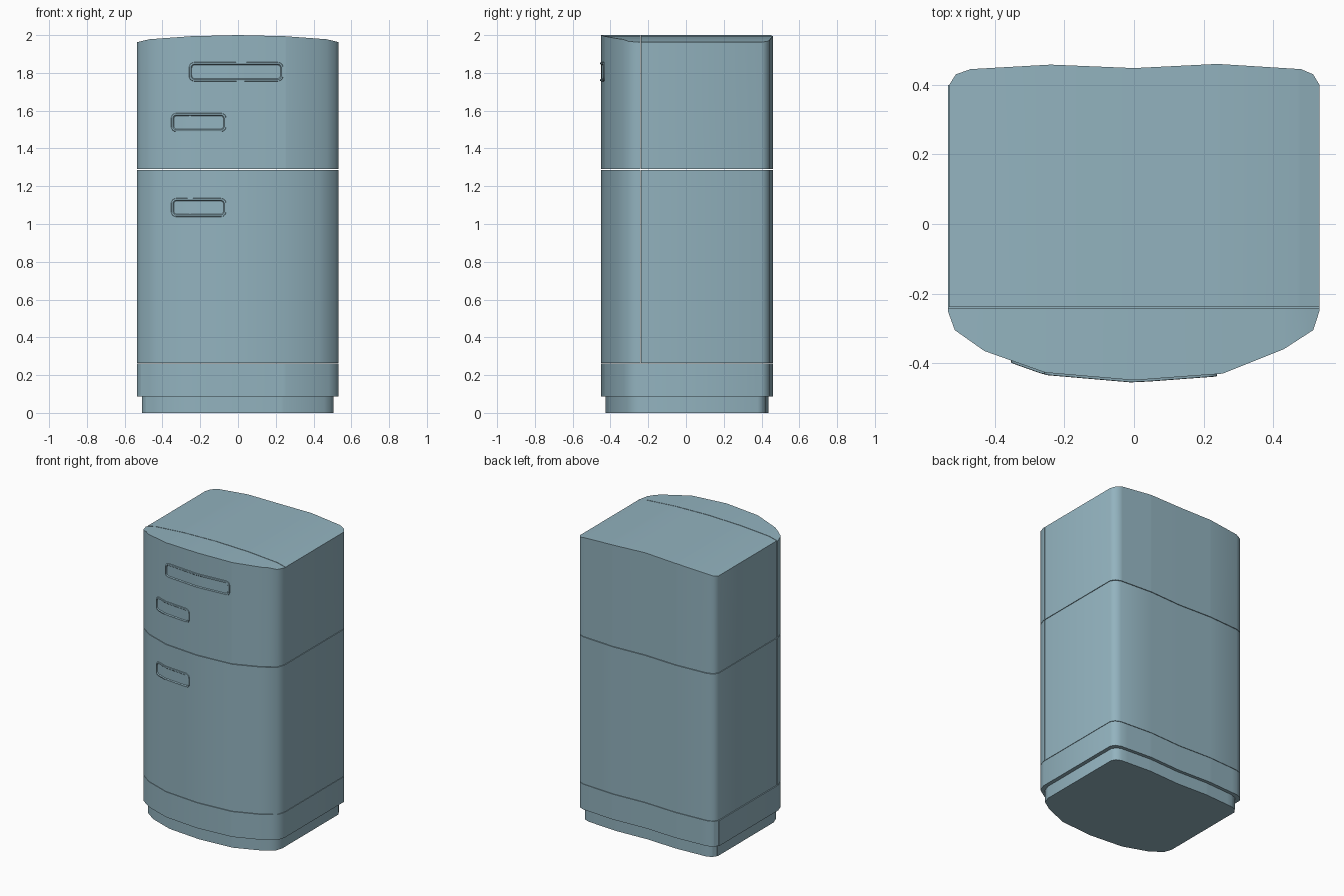
import bpy, bmesh, math

cube = bpy.data.objects.get("Cube")
if cube:
    bpy.data.objects.remove(cube, do_unlink=True)

# Single enamel colour
enamel = bpy.data.materials.new("pale blue enamel")
enamel.use_nodes = True
COLOUR = (0.29, 0.45, 0.52, 1.0)
enamel.diffuse_color = COLOUR
enamel.node_tree.nodes["Principled BSDF"].inputs["Base Color"].default_value = COLOUR

# Plan curves (x, y) and the gentle crown of the top (x, z)
FRONT = [(-0.535, -0.25), (-0.515, -0.305), (-0.43, -0.365), (-0.255, -0.427),
         (0, -0.449), (0.255, -0.43), (0.43, -0.36), (0.515, -0.305), (0.533, -0.25)]
BACK = [(-0.531, 0.40), (-0.512, 0.43), (-0.47, 0.445), (-0.24, 0.458), (0, 0.448),
        (0.24, 0.46), (0.48, 0.445), (0.515, 0.43), (0.533, 0.40)]
CROWN = [(-0.535, 1.962), (-0.47, 1.978), (-0.25, 1.994), (0, 2.0),
         (0.25, 1.994), (0.47, 1.978), (0.535, 1.962)]
SPLIT = -0.238


def lerp(curve, x):
    """Height of a piecewise linear curve at x."""
    if x <= curve[0][0]:
        return curve[0][1]
    for (xa, ya), (xb, yb) in zip(curve, curve[1:]):
        if x <= xb:
            return ya + (yb - ya) * (x - xa) / (xb - xa)
    return curve[-1][1]


def finish(name, bm):
    bmesh.ops.recalc_face_normals(bm, faces=bm.faces)
    mesh = bpy.data.meshes.new(name)
    bm.to_mesh(mesh)
    bm.free()
    mesh.materials.append(enamel)
    ob = bpy.data.objects.new(name, mesh)
    bpy.context.collection.objects.link(ob)
    bpy.ops.object.select_all(action='DESELECT')
    ob.select_set(True)
    bpy.context.view_layer.objects.active = ob
    bpy.ops.object.shade_smooth_by_angle(angle=math.radians(40))


def slab(name, z0, z1, front=None, back=None, scale=1.0):
    """Closed block between two plan curves; z1 None means the crowned top."""
    xs = sorted({p[0] for c in (front, back) if c for p in c}
                | ({p[0] for p in CROWN[1:-1]} if z1 is None else set()))
    bm = bmesh.new()
    rings = []
    for x in xs:
        yf = lerp(front, x) if front else SPLIT
        yb = lerp(back, x) if back else SPLIT - 0.004
        top = lerp(CROWN, x) if z1 is None else z1
        rings.append([bm.verts.new((x * scale, y * scale, z))
                      for y, z in ((yf, z0), (yf, top), (yb, top), (yb, z0))])
    for a, b in zip(rings, rings[1:]):
        for i in range(4):
            j = (i + 1) % 4
            bm.faces.new((a[i], a[j], b[j], b[i]))
    bm.faces.new(rings[0])
    bm.faces.new(rings[-1])
    finish(name, bm)


def grip(name, x0, x1, z0, z1):
    """Rounded raised rim with a sunken panel, following the door curve."""
    cx, cz, hw, hh = (x0 + x1) / 2, (z0 + z1) / 2, (x1 - x0) / 2, (z1 - z0) / 2
    bm = bmesh.new()

    def loop(inset, lift):
        w, h = hw - inset, hh - inset
        r = 0.028 - inset * 0.8
        ends = [r * (1 - math.cos(a * math.pi / 8)) for a in range(5)]
        us = [-w + e for e in ends]
        us += [-(w - r) + (w - r) * k / 4 for k in range(1, 8)]
        us += [w - e for e in reversed(ends)]
        tops, bottoms = [], []
        for u in us:
            d = min(w - abs(u), r)
            half = h - r + math.sqrt(max(0, r * r - (r - d) ** 2))
            y = lerp(FRONT, cx + u) - lift
            tops.append(bm.verts.new((cx + u, y, cz + half)))
            bottoms.append(bm.verts.new((cx + u, y, cz - half)))
        return tops, bottoms

    loops = [loop(0, -0.003), loop(0.002, 0.006), loop(0.010, 0.007), loop(0.015, 0.001)]
    for (ta, ba), (tb, bb) in zip(loops, loops[1:]):
        a, b = ta + ba[::-1], tb + bb[::-1]
        for i in range(len(a)):
            j = (i + 1) % len(a)
            bm.faces.new((a[i], a[j], b[j], b[i]))
    tops, bottoms = loops[-1]
    for i in range(len(tops) - 1):
        bm.faces.new((tops[i], tops[i + 1], bottoms[i + 1], bottoms[i]))
    finish(name, bm)


# Base
slab("plinth", 0.0, 0.088, FRONT, BACK, 0.95)
slab("skirt", 0.086, 0.262, FRONT, BACK)

# Cabinet and doors, split at the same height
slab("lower_cabinet", 0.265, 1.286, back=BACK)
slab("upper_cabinet", 1.290, None, back=BACK)
slab("lower_door", 0.265, 1.286, front=FRONT)
slab("upper_door", 1.290, None, front=FRONT)

# Door fittings
grip("top_plate", -0.26, 0.24, 1.755, 1.857)
grip("upper_handle", -0.355, -0.062, 1.488, 1.588)
grip("lower_handle", -0.355, -0.062, 1.037, 1.137)
